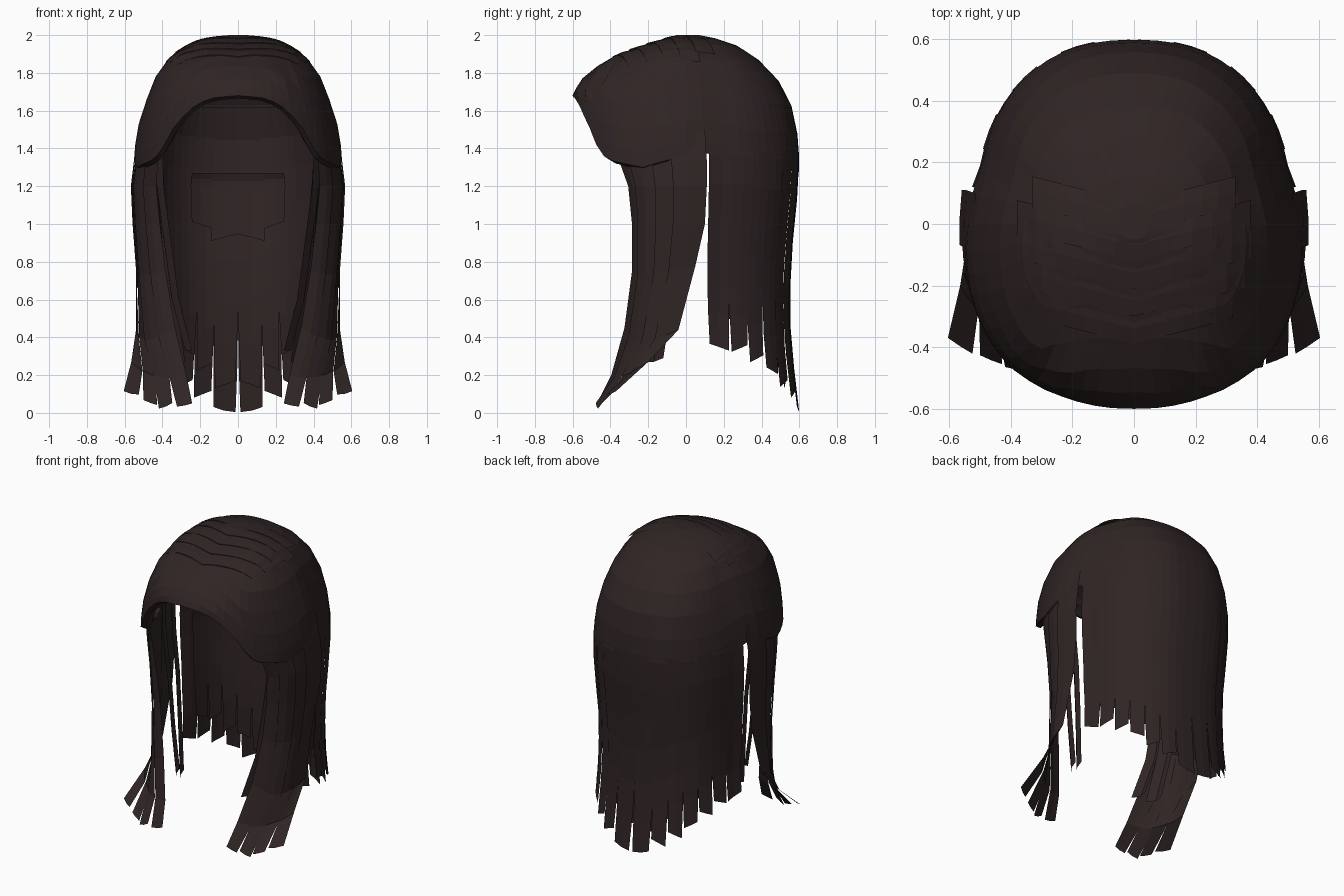
import bpy, bmesh, math, random
from mathutils import Vector

if "Cube" in bpy.data.objects:
    bpy.data.objects.remove(bpy.data.objects["Cube"])
random.seed(4)

hair = bpy.data.materials.new("dark brown hair")
hair.use_nodes = True
hair.diffuse_color = (0.029, 0.018, 0.018, 1)
hair.node_tree.nodes["Principled BSDF"].inputs["Base Color"].default_value = (0.029, 0.018, 0.018, 1)
hair.node_tree.nodes["Principled BSDF"].inputs["Roughness"].default_value = 0.8

# Head outline by height: z, half width, front depth, back depth
OUTLINE = [(2.0, .05, .05, .07), (1.98, .2, .12, .17), (1.95, .27, .22, .26),
           (1.9, .35, .36, .35), (1.8, .43, .53, .46), (1.69, .475, .6, .54),
           (1.55, .525, .61, .58), (1.4, .55, .61, .6), (1.2, .56, .61, .595),
           (1.0, .55, .6, .575), (.8, .535, .6, .555), (.5, .53, .6, .55),
           (.3, .55, .6, .565), (0, .57, .6, .6)]
# Front hairline: angle from the front in degrees, height
HAIRLINE = [(0, 1.68), (12, 1.668), (18, 1.65), (24, 1.62), (30, 1.57), (36, 1.51),
            (42, 1.42), (48, 1.36), (54, 1.335), (72, 1.30), (96, 1.38), (120, 1.3), (180, 1.27)]
SQUARE = .84    # below 1 makes the head outline squarer than an ellipse


def lookup(table, v, col=1):
    rows = sorted(table)
    if v <= rows[0][0]:
        return rows[0][col]
    for p, q in zip(rows, rows[1:]):
        if v <= q[0]:
            return p[col] + (q[col] - p[col]) * (v - p[0]) / (q[0] - p[0])
    return rows[-1][col]


def surf(deg, z, k=1.0):
    """Point on the hair surface at an angle from the front (180 = back)."""
    s, c = math.sin(math.radians(deg)), math.cos(math.radians(deg))
    narrow = min(1, max(0, (abs(deg) - 88) / 17)) * .08
    w = lookup(OUTLINE, z, 1) * (1 - narrow)
    d = lookup(OUTLINE, z, 2 if c > 0 else 3)
    return Vector((w * math.copysign(abs(s) ** SQUARE, s) * k,
                   -d * math.copysign(abs(c) ** SQUARE, c) * k, z))


def height_at(x, y):
    """Height of the crown above a point."""
    lo, hi = 1.4, 2.0
    for _ in range(24):
        z = (lo + hi) / 2
        d = lookup(OUTLINE, z, 2 if y < 0 else 3)
        n = 2 / SQUARE
        inside = abs(x / lookup(OUTLINE, z, 1)) ** n + abs(y / d) ** n < 1
        lo, hi = (z, hi) if inside else (lo, z)
    return lo


def add_grid(bm, rows):
    vs = [[bm.verts.new(p) for p in r] for r in rows]
    for r, s in zip(vs, vs[1:]):
        for i in range(len(r) - 1):
            bm.faces.new((r[i], s[i], s[i + 1], r[i + 1]))
    return vs


def finish(name, bm, mirror=False):
    me = bpy.data.meshes.new(name)
    bm.to_mesh(me)
    bm.free()
    ob = bpy.data.objects.new(name, me)
    bpy.context.collection.objects.link(ob)
    me.materials.append(hair)
    if mirror:
        ob.modifiers.new("Mirror", 'MIRROR').use_mirror_merge = False


# Crown cap, its front lip folded inward
bm = bmesh.new()
angles = [-180 + 6 * i for i in range(61)]
rows = []
for t in (.0, .08, .18, .32, .48, .64, .8, .92, 1):
    rows.append([surf(a, 2 - (2 - lookup(HAIRLINE, abs(a))) * t ** 1.5) for a in angles])
vs = add_grid(bm, rows)
tip = bm.verts.new((0, 0.01, 2))
for i in range(60):
    bm.faces.new((tip, vs[0][i], vs[0][i + 1]))
lip = [a for a in angles if abs(a) <= 84]
add_grid(bm, [[surf(a, lookup(HAIRLINE, abs(a)), k) + Vector((0, 0, dz)) for a in lip]
              for k, dz in ((1, 0), (.95, -.015), (.88, .03))])
bmesh.ops.remove_doubles(bm, verts=bm.verts, dist=.0005)
finish("crown_cap", bm)

# Overlapping chevron layers on top of the crown
bm = bmesh.new()
for y0, half in ((-.03, .33), (-.12, .38), (-.21, .38), (-.3, .36), (-.39, .32)):
    rows = []
    for dy, lift in ((0, -.006), (0, .004), (.05, .002), (.1, -.006)):
        row = []
        for i in range(13):
            x = half * (i - 6) / 6
            y = y0 + dy + .09 * abs(x) / .35
            row.append((x, y, min(1.999, height_at(x, y) + lift * (1 - abs(i - 6) / 7))))
        rows.append(row)
    add_grid(bm, rows[::-1])
finish("crown_layers", bm)

# Back curtains: strands hanging from the cap, split only near their blunt tips
TIPS = [(100, .35), (120, .34), (132, .26), (146, .19), (158, .11), (166, .09), (170, .015), (180, .01)]


def curtain(name, start, count, k, top, rise, gap):
    bm = bmesh.new()
    step = (180 - start) / count
    for i in range(count):
        mid = start + step * (i + .5)
        end = lookup(TIPS, mid) + rise * random.uniform(.85, 1.15)
        rows = []
        for t in (0, .12, .25, .4, .55, .7, .85, 1):
            z = top + (end - top) * t
            narrow = 1.06 - gap * max(0, t - .7)
            kk = k + (.006 if i % 2 else 0) - (.02 if t == 0 else 0)
            row = []
            for s in (-1, 0, 1):
                slant = .018 * s * (1 if i % 3 else -1) if t == 1 else 0
                row.append(surf(min(180, mid + s * step * .5 * narrow), max(.004, z + slant), kk))
            rows.append(row)
        add_grid(bm, rows)
    finish(name, bm, True)


curtain("back_curtain", 99, 7, 1.0, 1.5, 0, .6)
curtain("inner_back_curtain", 104, 6, .9, 1.62, .15, .7)
curtain("nape_layer", 150, 2, .86, 1.27, 1.0, .2)

# Front side locks: sheet between a front and a back edge, sweeping forward at the tips
FRONT = [(.40, -.35, 1.45), (.43, -.36, 1.34), (.44, -.31, 1.2), (.42, -.29, 1.0),
         (.39, -.29, .75), (.34, -.33, .45), (.28, -.40, .2), (.25, -.475, .05)]
BACK = [(.515, .10, 1.5), (.545, .11, 1.34), (.56, .11, 1.2), (.55, .10, 1.0),
        (.53, .05, .78), (.54, -.04, .44), (.565, -.2, .27), (.605, -.37, .13)]
BULGE = [(.04, -.06, 0), (.045, -.07, 0), (.05, -.075, 0), (.055, -.075, 0),
         (.06, -.06, -.03), (.05, -.055, -.06), (.02, -.04, -.04), (0, -.04, -.05)]


def lock_point(r, u, inset):
    p = Vector(FRONT[r]).lerp(Vector(BACK[r]), u) + Vector(BULGE[r]) * 4 * u * (1 - u)
    return p - Vector((inset, -inset * .6, 0))


bm = bmesh.new()
for i in range(4):
    rows = []
    for r in range(8):
        trim = (-.03, -.03, -.03, -.03, -.03, -.03, -.01, .025)[r]
        u0, u1 = i / 4 + trim * (i > 0), (i + 1) / 4 - trim * (i < 3)
        row = [lock_point(r, u, .007 * ((i + 1) % 2)) for u in (u0, (u0 + u1) / 2, u1)]
        if r == 7:
            row[0].z += .02 * (i % 2)
            row[2].z -= .015 * (i % 2)
        rows.append(row)
    add_grid(bm, rows)
finish("front_side_locks", bm, True)

# Narrow inner strands behind the side locks
bm = bmesh.new()
for path, w in (([(.43, -.2, 1.45), (.42, -.2, 1.2), (.38, -.2, .9), (.34, -.22, .6), (.27, -.27, .33)], .045),
                ([(.44, -.08, 1.5), (.42, -.1, 1.2), (.39, -.1, .9), (.36, -.12, .6), (.31, -.17, .27)], .05)):
    add_grid(bm, [[Vector(p) + Vector((-w * .6, -w, 0)), Vector(p) + Vector((.01, 0, 0)),
                   Vector(p) + Vector((w * .3, w, .02))] for p in path])
finish("inner_side_strands", bm, True)
